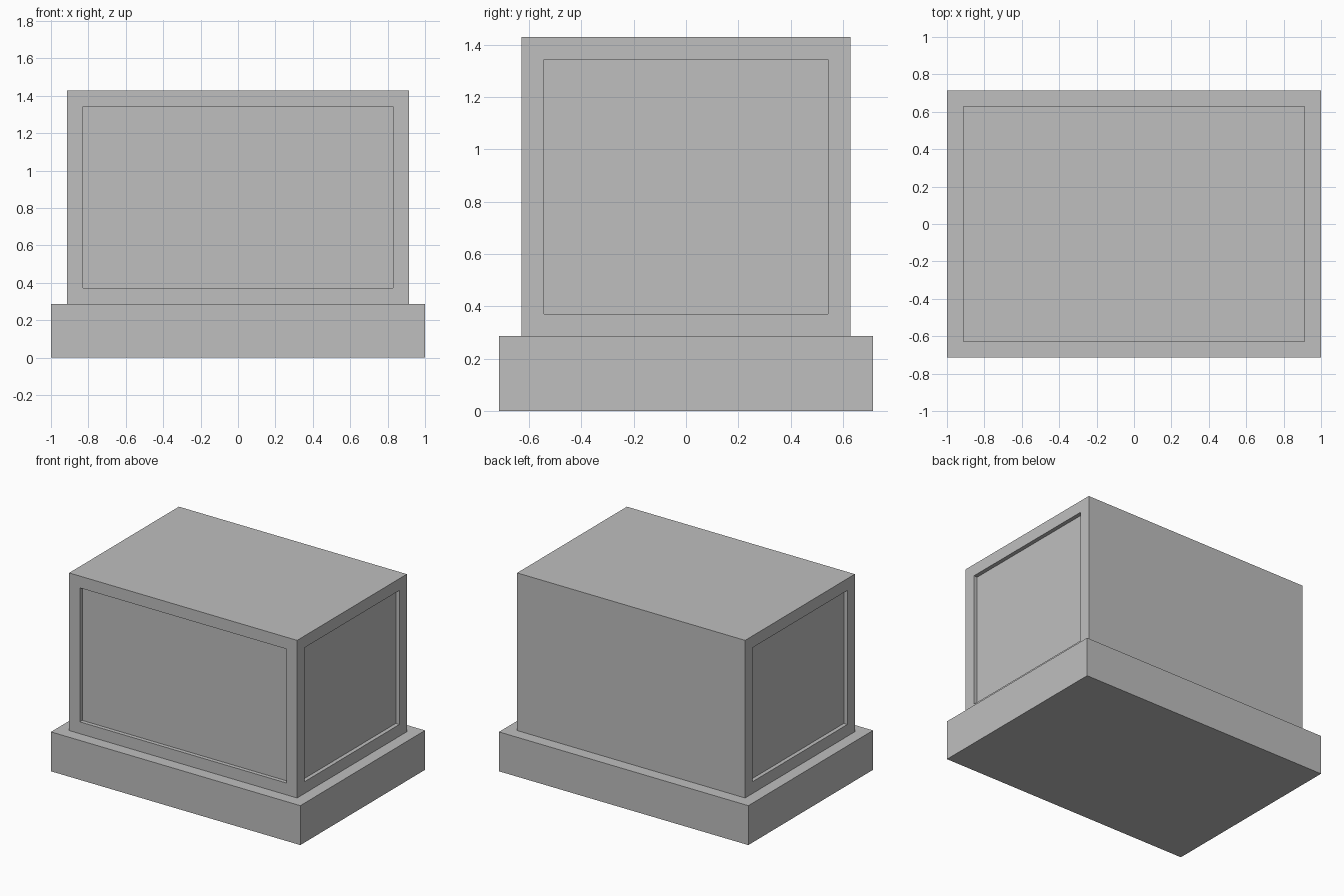
import bpy
import bmesh
from mathutils import Vector, Matrix

old = bpy.data.objects.get("Cube")
if old:
    bpy.data.objects.remove(old, do_unlink=True)

UNIT = 2 / 7           # the base is 7 x 5 units
MARGIN = 0.3 * UNIT    # ledge width and panel frame width
DEPTH = 0.1 * UNIT     # how far the panels are sunk

grey = bpy.data.materials.new("plain_grey")
grey.use_nodes = True
colour = (0.52, 0.52, 0.52, 1)
grey.diffuse_color = colour
grey.node_tree.nodes["Principled BSDF"].inputs["Base Color"].default_value = colour


def box(name, size, bottom, panel_sides=()):
    """Box standing at a height, with sunk panels on the sides facing the given directions."""
    bm = bmesh.new()
    bmesh.ops.create_cube(bm, size=1)
    bmesh.ops.scale(bm, vec=size, verts=bm.verts)
    bmesh.ops.translate(bm, vec=(0, 0, bottom + size[2] / 2), verts=bm.verts)
    bm.normal_update()
    panels = [f for f in bm.faces
              if any(f.normal.dot(Vector(d)) > 0.9 for d in panel_sides)]
    for face in panels:
        normal = face.normal.copy()
        bmesh.ops.inset_individual(bm, faces=[face], thickness=MARGIN, use_even_offset=True)
        sunk = bmesh.ops.extrude_discrete_faces(bm, faces=[face])["faces"][0]
        bmesh.ops.translate(bm, vec=-normal * DEPTH, verts=sunk.verts)
    bmesh.ops.recalc_face_normals(bm, faces=bm.faces)
    mesh = bpy.data.meshes.new(name)
    bm.to_mesh(mesh)
    bm.free()
    mesh.materials.append(grey)
    obj = bpy.data.objects.new(name, mesh)
    bpy.context.collection.objects.link(obj)
    return obj


# Wide plinth
box("base", (7 * UNIT, 5 * UNIT, UNIT), 0)

# Upper block, with sunk panels on the front and both ends and a plain back
box("body", (7 * UNIT - 2 * MARGIN, 5 * UNIT - 2 * MARGIN, 4 * UNIT), UNIT,
    [(0, -1, 0), (1, 0, 0), (-1, 0, 0)])
